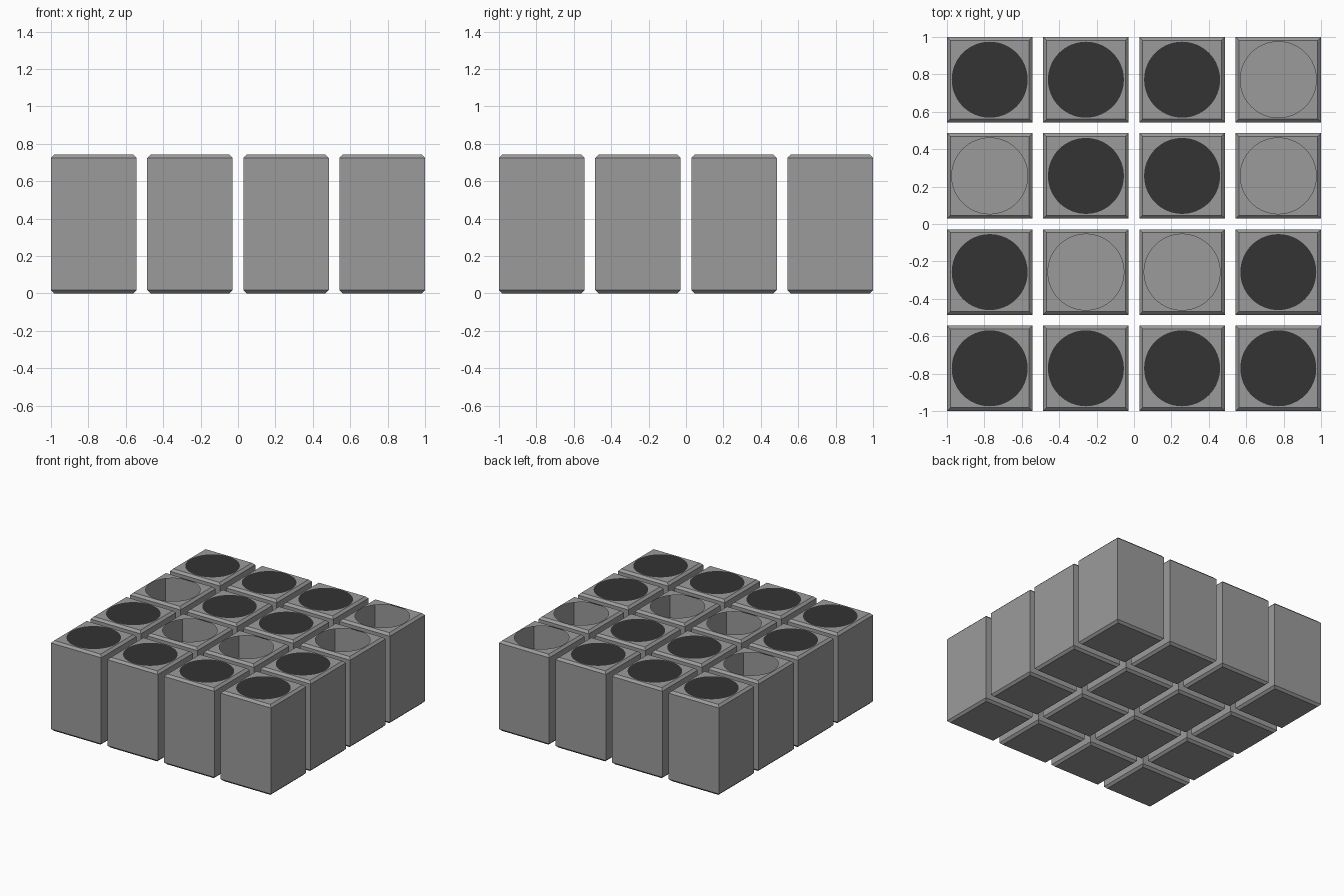
import bpy
import bmesh

old = bpy.data.objects.get("Cube")
if old:
    bpy.data.objects.remove(old, do_unlink=True)

SIZE, HEIGHT, BEVEL = 0.457, 0.743, 0.018
PITCH = (2 - SIZE) / 3
RADIUS, SIDES = 0.203, 64


def make_material(name, value):
    mat = bpy.data.materials.new(name)
    mat.use_nodes = True
    colour = (value, value, value, 1)
    mat.diffuse_color = colour
    mat.node_tree.nodes["Principled BSDF"].inputs["Base Color"].default_value = colour
    return mat


def finish(bm, name, mat):
    mesh = bpy.data.meshes.new(name)
    bm.to_mesh(mesh)
    bm.free()
    mesh.materials.append(mat)
    return mesh


def place(name, mesh, x, y):
    obj = bpy.data.objects.new(name, mesh)
    obj.location = (x, y, 0)
    bpy.context.collection.objects.link(obj)


# Hollow square box, chamfered top and bottom, with a round opening in its lid
def box_mesh(mat):
    bm = bmesh.new()
    half = SIZE / 2
    levels = [(half - BEVEL, 0), (half, BEVEL), (half, HEIGHT - BEVEL), (half - BEVEL, HEIGHT)]
    rings = [[bm.verts.new((sx * h, sy * h, z))
              for sx, sy in ((-1, -1), (1, -1), (1, 1), (-1, 1))] for h, z in levels]
    bm.faces.new(rings[0][::-1])
    for low, high in zip(rings, rings[1:]):
        for i in range(4):
            j = (i + 1) % 4
            bm.faces.new((low[i], low[j], high[j], high[i]))
    rim = [bm.edges.get((rings[-1][i], rings[-1][(i + 1) % 4])) for i in range(4)]
    hole = bmesh.ops.create_circle(bm, segments=SIDES, radius=RADIUS)["verts"]
    for v in hole:
        v.co.z = HEIGHT
    rim += list({e for v in hole for e in v.link_edges})
    bmesh.ops.triangle_fill(bm, edges=rim, use_beauty=True, normal=(0, 0, 1))
    bmesh.ops.recalc_face_normals(bm, faces=bm.faces)
    return finish(bm, "box", mat)


# Dark round lid, flush with the top
def cap_mesh(mat):
    bm = bmesh.new()
    bmesh.ops.create_circle(bm, cap_ends=True, segments=SIDES, radius=RADIUS)
    for v in bm.verts:
        v.co.z = HEIGHT
    for f in bm.faces:
        f.normal_update()
        if f.normal.z < 0:
            f.normal_flip()
    return finish(bm, "cap", mat)


box = box_mesh(make_material("grey", 0.33))
cap = cap_mesh(make_material("charcoal", 0.033))

# Four rows from back to front: X has a dark cap, o is open
for row, line in enumerate(("XXXo", "oXXo", "XooX", "XXXX")):
    for col, mark in enumerate(line):
        x, y = (col - 1.5) * PITCH, (1.5 - row) * PITCH
        place(f"box_{row}_{col}", box, x, y)
        if mark == "X":
            place(f"cap_{row}_{col}", cap, x, y)
